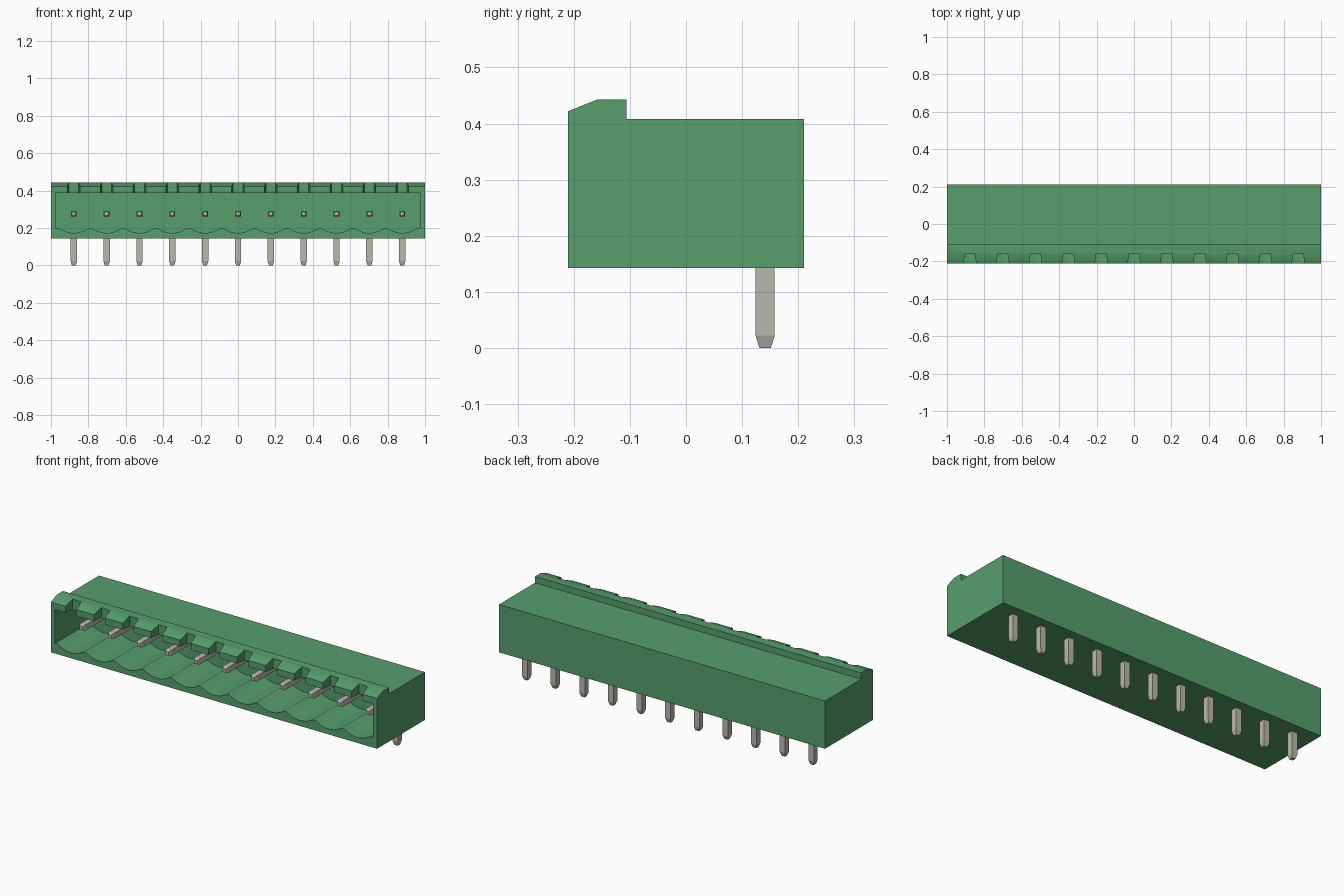
import bpy, bmesh, math
from mathutils import Vector

if "Cube" in bpy.data.objects:
    bpy.data.objects.remove(bpy.data.objects["Cube"], do_unlink=True)

PITCH, COUNT = 0.1756, 11
PIN_X = [(i - (COUNT - 1) / 2) * PITCH for i in range(COUNT)]


def material(name, rgb):
    m = bpy.data.materials.new(name)
    m.use_nodes = True
    m.diffuse_color = (*rgb, 1)
    bsdf = m.node_tree.nodes["Principled BSDF"]
    bsdf.inputs["Base Color"].default_value = (*rgb, 1)
    bsdf.inputs["Roughness"].default_value = 0.6
    return m


green = material("green plastic", (0.095, 0.345, 0.152))
metal = material("tinned metal", (0.49, 0.48, 0.42))


def finish(name, bm, mat):
    bmesh.ops.recalc_face_normals(bm, faces=bm.faces)
    mesh = bpy.data.meshes.new(name)
    bm.to_mesh(mesh)
    bm.free()
    mesh.materials.append(mat)
    obj = bpy.data.objects.new(name, mesh)
    bpy.context.collection.objects.link(obj)
    return obj


def prism(bm, points, offset):
    """Extrude a flat outline along an offset vector."""
    face = bm.faces.new([bm.verts.new(p) for p in points])
    ext = bmesh.ops.extrude_face_region(bm, geom=[face])
    verts = [g for g in ext["geom"] if isinstance(g, bmesh.types.BMVert)]
    bmesh.ops.translate(bm, verts=verts, vec=Vector(offset))


def cut(obj, cutter):
    """Subtract a cutter, apply the result and discard the cutter."""
    mod = obj.modifiers.new("cut", "BOOLEAN")
    mod.operation, mod.solver, mod.object = "DIFFERENCE", "EXACT", cutter
    bpy.context.view_layer.update()
    deps = bpy.context.evaluated_depsgraph_get()
    result = bpy.data.meshes.new_from_object(obj.evaluated_get(deps))
    obj.modifiers.clear()
    obj.data = result
    bpy.data.objects.remove(cutter, do_unlink=True)


# Housing: side profile with a raised, sloped front lip
profile = [(-0.21, 0.143), (0.21, 0.143), (0.21, 0.408), (-0.106, 0.408),
           (-0.106, 0.443), (-0.158, 0.443), (-0.21, 0.422)]
bm = bmesh.new()
prism(bm, [(-1, y, z) for y, z in profile], (2, 0, 0))
housing = finish("housing", bm, green)

# Socket opening with a scalloped floor, one hollow under each pin
outline = [(0.975, 0.386), (-0.975, 0.386), (-0.975, 0.199)]
HALF, STEPS = 0.08, 10
for x in PIN_X:
    for k in range(STEPS + 1):
        t = 2 * k / STEPS - 1
        outline.append((x + HALF * t, 0.199 - 0.026 * (1 - t * t)))
outline.append((0.975, 0.199))
bm = bmesh.new()
prism(bm, [(x, -0.3, z) for x, z in outline], (0, 0.38, 0))
cut(housing, finish("socket_cutter", bm, green))

# Tapered notches through the lip above every pin
bm = bmesh.new()
for x in PIN_X:
    plan = [(-0.037, -0.23), (0.037, -0.23), (0.026, -0.157), (-0.026, -0.157)]
    prism(bm, [(x + px, py, 0.35) for px, py in plan], (0, 0, 0.15))
cut(housing, finish("notch_cutter", bm, green))

# Smooth the scallops, keep real edges sharp
bpy.ops.object.select_all(action="DESELECT")
housing.select_set(True)
bpy.context.view_layer.objects.active = housing
bpy.ops.object.shade_smooth_by_angle(angle=math.radians(22))


def pin(name, root, tip, half, taper, tip_scale):
    """Square pin from root to tip, ending in a tapered point."""
    root, tip = Vector(root), Vector(tip)
    axis = (tip - root).normalized()
    u = Vector((1, 0, 0))
    v = axis.cross(u)
    bm = bmesh.new()
    rings = []
    for centre, h in ((root, half), (tip - axis * taper, half), (tip, half * tip_scale)):
        rings.append([bm.verts.new(centre + u * a * h + v * b * h)
                      for a, b in ((-1, -1), (1, -1), (1, 1), (-1, 1))])
    for r0, r1 in zip(rings, rings[1:]):
        for i in range(4):
            j = (i + 1) % 4
            bm.faces.new((r0[i], r0[j], r1[j], r1[i]))
    bm.faces.new(rings[0])
    bm.faces.new(rings[-1])
    return finish(name, bm, metal)


# Contact pins in the socket and solder pins below
for i, x in enumerate(PIN_X, 1):
    pin(f"contact_pin_{i}", (x, 0.141, 0.276), (x, -0.12, 0.276), 0.0155, 0.012, 0.65)
    pin(f"solder_pin_{i}", (x, 0.141, 0.276), (x, 0.141, 0), 0.017, 0.022, 0.6)
